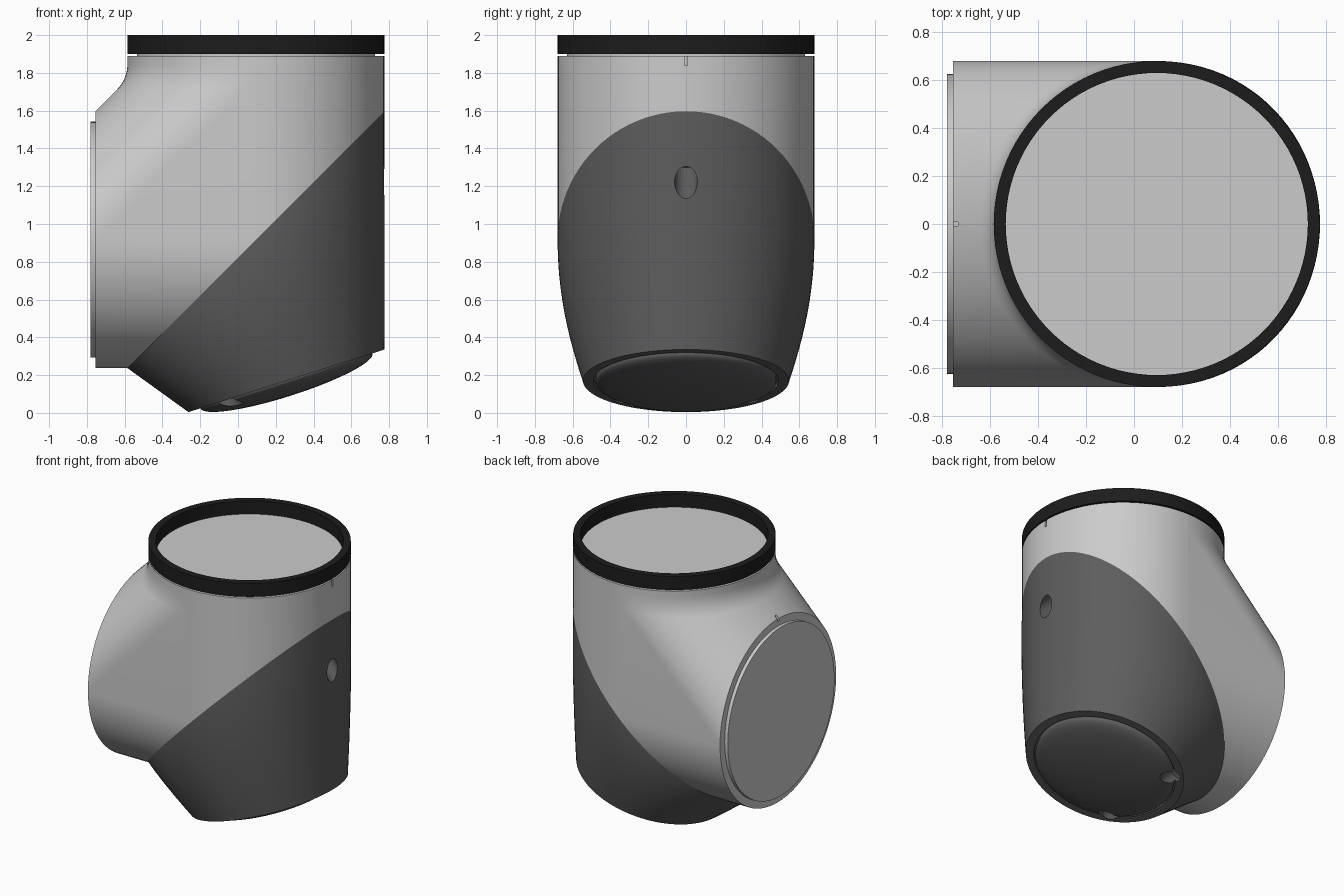
import bpy, bmesh
from math import sin, cos, pi, atan2
from mathutils import Vector, Matrix

if "Cube" in bpy.data.objects:
    bpy.data.objects.remove(bpy.data.objects["Cube"])

R, AX, AZ = 0.68, 0.095, 0.917           # tube radius, upright axis x, side axis z
END_X, TOP_Z, N = -0.755, 1.89, 96
CAP_C, CAP_R = Vector((0.257, 0, 0.17)), 0.545
CAP_U = Vector((0.952, 0, 0.304)).normalized()
CAP_IN = Vector((-CAP_U.z, 0, CAP_U.x))  # into the body


def material(name, v):
    m = bpy.data.materials.new(name)
    m.diffuse_color = (v, v, v, 1)
    m.use_nodes = True
    m.node_tree.nodes["Principled BSDF"].inputs["Base Color"].default_value = m.diffuse_color
    return m


charcoal, black = material("charcoal", 0.11), material("black", 0.012)


def make(name, faces, mat=None):
    """Weld a list of coordinate polygons into one object."""
    bm = bmesh.new()
    for f in faces:
        bm.faces.new([bm.verts.new(p) for p in f])
    bmesh.ops.remove_doubles(bm, verts=bm.verts, dist=1e-5)
    bmesh.ops.recalc_face_normals(bm, faces=bm.faces)
    me = bpy.data.meshes.new(name)
    bm.to_mesh(me)
    bm.free()
    ob = bpy.data.objects.new(name, me)
    bpy.context.collection.objects.link(ob)
    if mat:
        me.materials.append(mat)
    return ob


def skin(rows, loop=False):
    """Quads between neighbouring rows of points."""
    pairs = list(zip(rows, rows[1:])) + ([(rows[-1], rows[0])] if loop else [])
    return [(a[i], a[i + 1], b[i + 1], b[i])
            for a, b in pairs for i in range(len(a) - 1)]


def lathe(name, profile, mat, origin, u, axis, closed=False):
    """Revolve (radius, height) points about axis; open ends get capped."""
    u, axis = Vector(u), Vector(axis)
    v = axis.cross(u)
    prof = profile + [profile[0]] if closed else profile
    rows = [[Vector(origin) + (u * cos(2 * pi * i / N) + v * sin(2 * pi * i / N)) * r + axis * h
             for r, h in prof] for i in range(N)]
    faces = skin(rows, True)
    if not closed:
        faces += [[r[0] for r in rows], [r[-1] for r in rows]]
    return make(name, faces, mat)


def finish(ob, cutters=()):
    bpy.ops.object.select_all(action='DESELECT')
    ob.select_set(True)
    bpy.context.view_layer.objects.active = ob
    for c in cutters:
        m = ob.modifiers.new("cut", 'BOOLEAN')
        m.operation, m.object, m.solver = 'DIFFERENCE', c, 'EXACT'
        bpy.ops.object.modifier_apply(modifier=m.name)
    bpy.ops.object.shade_smooth_by_angle(angle=0.5)


def cutter(name, center, size, direction=None):
    if direction:
        bpy.ops.mesh.primitive_cylinder_add(vertices=40, radius=size[0], depth=size[1], location=center)
        bpy.context.object.rotation_euler = (0, atan2(direction[0], direction[2]), 0)
    else:
        bpy.ops.mesh.primitive_cube_add(size=1, location=center)
        bpy.context.object.scale = size
    c = bpy.context.object
    c.name = name
    c.hide_render = True
    bpy.context.view_layer.update()
    return c


# light elbow housing: 45 degree bridge, lower side tube, upright tube
upper, lower, right = [], [], []
for i in range(N // 2 + 1):
    a = -pi / 2 + pi * i / (N // 2)
    y, h = R * sin(a), R * cos(a)
    corner = Vector((AX - h, y, AZ + AX - END_X))
    p0 = corner - Vector((1, 0, 1)) * 0.06
    p2 = corner + Vector((0, 0, 0.085))
    fillet = [p0.lerp(corner, t / 8).lerp(corner.lerp(p2, t / 8), t / 8) for t in range(9)]
    upper.append([Vector((END_X, y, AZ + h))] + fillet + [Vector((AX - h, y, TOP_Z))])
    lower.append([Vector((END_X, y, AZ - h)), Vector((AX - h, y, AZ - h))])
    right.append([Vector((AX + h, y, AZ + h)), Vector((AX + h, y, TOP_Z))])


def ring(a, ia, b, ib):
    return [r[ia] for r in a] + [r[ib] for r in b[-2:0:-1]]


faces = skin(upper) + skin(lower) + skin(right)
faces += [upper[k] + [Vector((AX, upper[k][0].y, AZ))] for k in (0, -1)]   # flat side panels
faces += [ring(upper, 0, lower, 0), ring(upper, -1, right, -1), ring(lower, 1, right, 0)]
housing = make("elbow_housing", faces)

# dark cover: loft from the diagonal joint to the tilted bottom rim
rows = []
for i in range(N):
    a = 2 * pi * i / N
    c, s = cos(a), sin(a)
    m = Vector((AX + R * c, R * s, AZ + R * c))
    d = CAP_U * c + Vector((0, s, 0))
    b = CAP_C + d * CAP_R
    k = m.lerp(b, 0.42)
    k.y = m.y
    row = [m.lerp(k, t / 12).lerp(k.lerp(b, t / 12), t / 12) for t in range(13)]
    rows.append(row + [CAP_C + d * 0.49, CAP_C + d * 0.49 + CAP_IN * 0.02])
cover = make("diagonal_cover", skin(rows, True) + [[r[0] for r in rows], [r[-1] for r in rows]], charcoal)

# domed cap in the bottom rim
dome = [(0.478, -0.025)] + [(0.478 * cos(t * pi / 32), 0.082 * sin(t * pi / 32)) for t in range(16)]
cap = lathe("bottom_cap", dome, charcoal, CAP_C, CAP_U, -CAP_IN)

# screw holes, all square to the diagonal joint, and two index notches
bore = (-1, 0, 1)
side_hole = cutter("side_hole_cutter", (0.775, 0, 1.22), (0.06, 0.34), bore)
low_holes = [cutter("low_hole_cutter", CAP_C + CAP_U * -0.33 + Vector((0, s * 0.33, 0)), (0.052, 0.16), bore)
             for s in (-1, 1)]
notches = [cutter("notch_cutter", (END_X + 0.01, 0, AZ + R), (0.036, 0.018, 0.04)),
           cutter("notch_cutter", (AX + R, 0, TOP_Z - 0.02), (0.03, 0.014, 0.06))]
finish(housing, notches)
finish(cover, [side_hole] + low_holes)
finish(cap, low_holes)
for c in [side_hole] + low_holes + notches:
    bpy.data.objects.remove(c)

# end plates and the black sealing ring
finish(lathe("side_plate", [(0.625, 0), (0.625, 0.025)], None, (END_X, 0, AZ), (0, 1, 0), (-1, 0, 0)))
finish(lathe("top_plate", [(0.63, 0), (0.63, 0.013)], None, (AX, 0, TOP_Z), (1, 0, 0), (0, 0, 1)))
finish(lathe("seal_ring", [(R, 0), (R, 0.1), (0.63, 0.1), (0.63, 0)], black,
             (AX, 0, 1.9), (1, 0, 0), (0, 0, 1), True))
